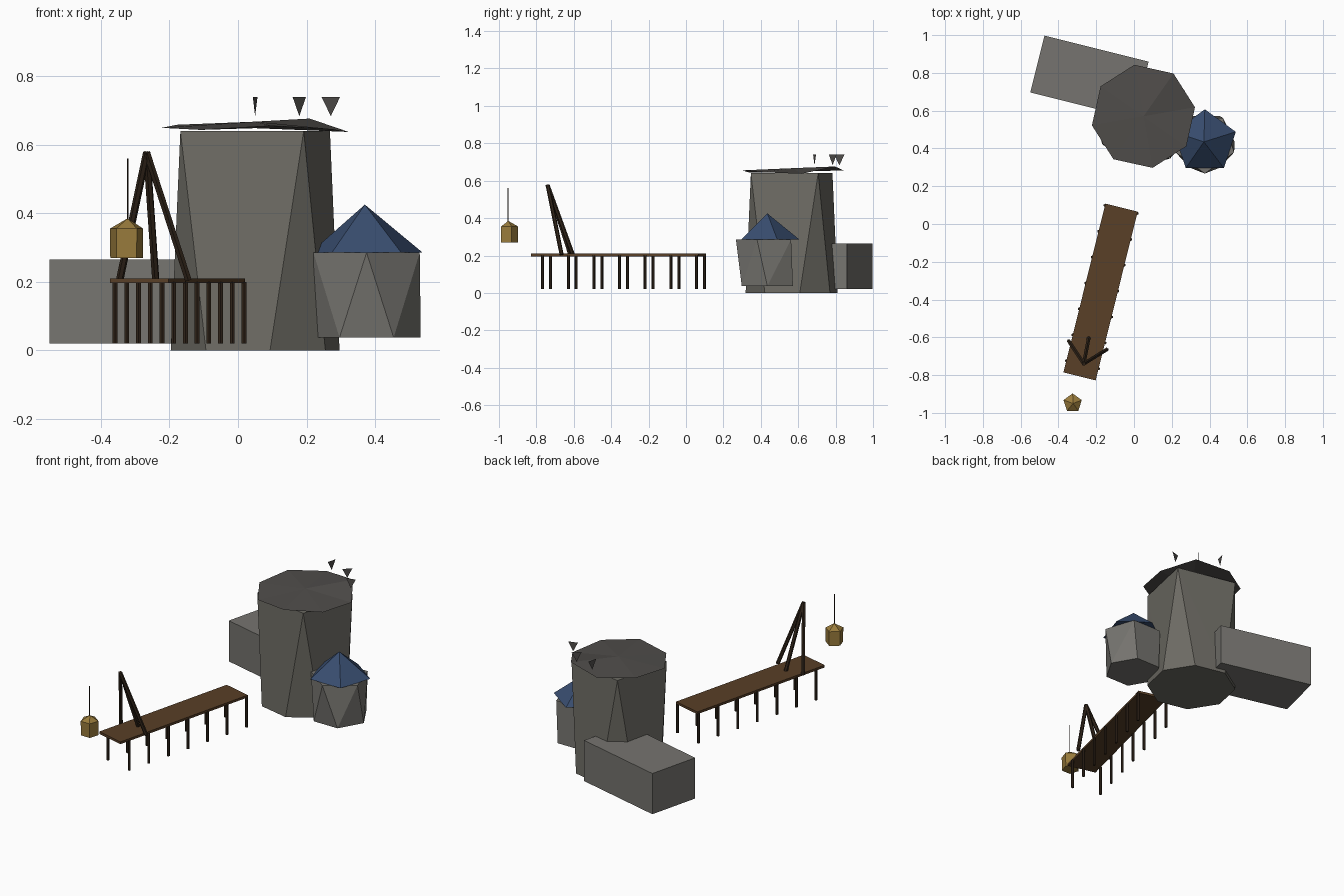
import bpy, bmesh, math
from mathutils import Vector, Matrix

if "Cube" in bpy.data.objects:
    bpy.data.objects.remove(bpy.data.objects["Cube"])

TILT = math.radians(-14)  # whole harbour is turned by this angle


def paint(name, rgb):
    m = bpy.data.materials.new(name)
    m.diffuse_color = (*rgb, 1)
    m.use_nodes = True
    m.node_tree.nodes["Principled BSDF"].inputs["Base Color"].default_value = m.diffuse_color
    return m


stone = paint("stone", (0.15, 0.145, 0.125))
pale = paint("pale_stone", (0.18, 0.175, 0.16))
slate = paint("slate", (0.08, 0.075, 0.07))
blue = paint("blue_roof", (0.04, 0.075, 0.16))
plank = paint("plank", (0.10, 0.05, 0.02))
timber = paint("dark_timber", (0.03, 0.018, 0.01))
gold = paint("lamp_gold", (0.32, 0.2, 0.045))


def finish(name, bm, mat):
    bmesh.ops.recalc_face_normals(bm, faces=bm.faces)
    me = bpy.data.meshes.new(name)
    bm.to_mesh(me)
    bm.free()
    me.materials.append(mat)
    ob = bpy.data.objects.new(name, me)
    bpy.context.collection.objects.link(ob)
    return ob


def ring(cx, cy, r, z, n, phase):
    return [Vector((cx + r * math.cos(math.radians(phase + 360 * i / n)),
                    cy + r * math.sin(math.radians(phase + 360 * i / n)), z)) for i in range(n)]


def hull(name, pts, mat):
    bm = bmesh.new()
    vs = [bm.verts.new(p) for p in pts]
    bmesh.ops.convex_hull(bm, input=vs)
    return finish(name, bm, mat)


def box(name, centre, size, mat):
    bm = bmesh.new()
    bmesh.ops.create_cube(bm, size=1, matrix=Matrix.Translation(centre)
                          @ Matrix.Rotation(TILT, 4, 'Z') @ Matrix.Diagonal((*size, 1)))
    return finish(name, bm, mat)


def rod(name, a, b, r, mat, n=6):
    a, b = Vector(a), Vector(b)
    d = b - a
    bm = bmesh.new()
    bmesh.ops.create_cone(bm, cap_ends=True, segments=n, radius1=r, radius2=r, depth=d.length,
                          matrix=Matrix.Translation((a + b) / 2) @ d.to_track_quat('Z', 'Y').to_matrix().to_4x4())
    return finish(name, bm, mat)


# Main tower: eight-sided foot blending to a four-sided top
TX, TY = 0.05, 0.565
hull("tower", ring(TX, TY, 0.25, 0, 8, 10) + ring(TX, TY, 0.26, 0.64, 4, 33), stone)

# Thin uneven cap on the tower
bm = bmesh.new()
rim_z = [0.637, 0.676, 0.655, 0.658, 0.649, 0.643, 0.655, 0.645]
rim = [bm.verts.new((p.x, p.y, z)) for p, z in zip(ring(TX, 0.57, 0.277, 0, 8, 10), rim_z)]
top = bm.verts.new((TX, 0.57, 0.667))
under = bm.verts.new((TX, 0.57, 0.648))
for i in range(8):
    a, b = rim[i], rim[(i + 1) % 8]
    bm.faces.new((a, b, top))
    bm.faces.new((b, a, under))
finish("tower_cap", bm, slate)

# Three blade-like merlons above the back right edge
for i in range(3):
    pos = math.radians(28 + 31 * i)
    face = math.radians(16 + 30 * i)
    c = Vector((TX + 0.25 * math.cos(pos), 0.57 + 0.25 * math.sin(pos), 0.739))
    d = Vector((math.cos(face), math.sin(face), 0)) * 0.028
    bm = bmesh.new()
    bm.faces.new([bm.verts.new(p) for p in (c - d, c + d, c - Vector((0, 0, 0.056)))])
    finish(f"merlon_{i}", bm, slate)

# Side turret with pointed blue roof
hull("turret", ring(0.375, 0.435, 0.158, 0.037, 6, 0) + ring(0.375, 0.43, 0.163, 0.285, 5, -90), pale)
hull("turret_roof", ring(0.375, 0.435, 0.172, 0.285, 5, 90) + [Vector((0.37, 0.435, 0.425))], blue)

# Annex building
box("annex", (-0.236, 0.778, 0.1425), (0.568, 0.31, 0.245), pale)

# Jetty deck and seven pairs of piles
box("jetty_deck", (-0.177, -0.36, 0.203), (0.176, 0.921, 0.014), plank)
for i in range(7):
    for s in (-1, 1):
        p = Matrix.Rotation(TILT, 3, 'Z') @ Vector((s * 0.088, -0.397 + 0.1413 * i, 0))
        x, y = p.x - 0.177, p.y - 0.36
        rod(f"pile_{i}_{'left' if s < 0 else 'right'}", (x, y, 0.02), (x, y, 0.2), 0.008, timber)

# Hoist tripod
for i, foot in enumerate([(-0.345, -0.62), (-0.24, -0.605), (-0.145, -0.665)]):
    rod(f"hoist_leg_{i}", (*foot, 0.205), (-0.266, -0.74, 0.577), 0.011, timber)

# Hanging lamp on a thin line
hull("lamp", ring(-0.325, -0.948, 0.05, 0.27, 5, -54) + ring(-0.325, -0.948, 0.051, 0.355, 5, 90)
     + [Vector((-0.322, -0.95, 0.385))], gold)
rod("lamp_line", (-0.322, -0.952, 0.37), (-0.322, -0.952, 0.56), 0.0022, timber, 4)
